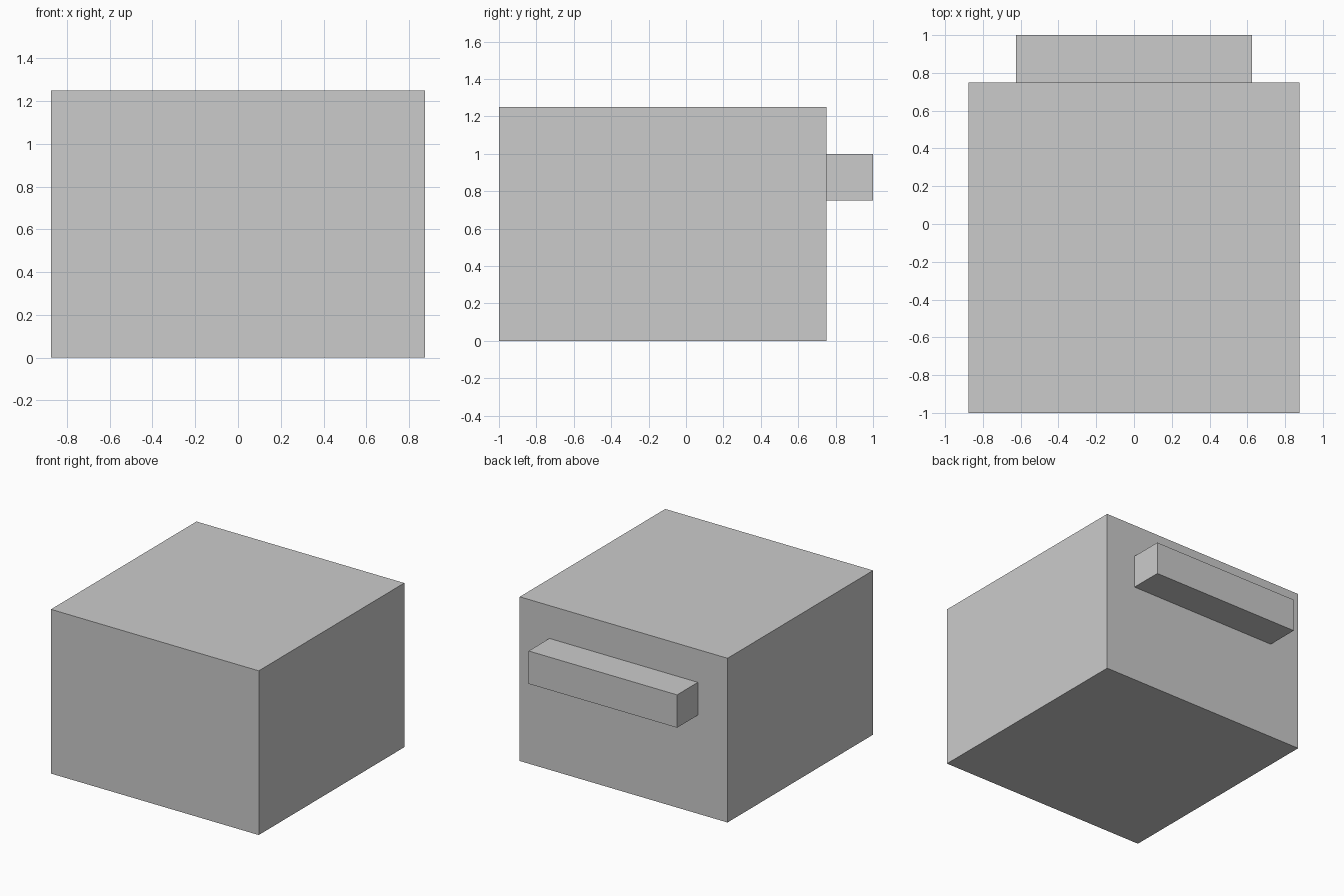
import bpy
from mathutils import Vector

if "Cube" in bpy.data.objects:
    bpy.data.objects.remove(bpy.data.objects["Cube"])


def add_box(name, low, high):
    """Axis-aligned box between two opposite corners."""
    low, high = Vector(low), Vector(high)
    bpy.ops.mesh.primitive_cube_add(size=1, location=(low + high) / 2)
    obj = bpy.context.object
    obj.name = name
    obj.scale = high - low
    bpy.ops.object.transform_apply(location=False, rotation=False, scale=True)
    return obj


# Main block
add_box("body", (-0.875, -1.0, 0.0), (0.875, 0.75, 1.25))

# Bar across the back face
add_box("back_bar", (-0.625, 0.75, 0.75), (0.625, 1.0, 1.0))
